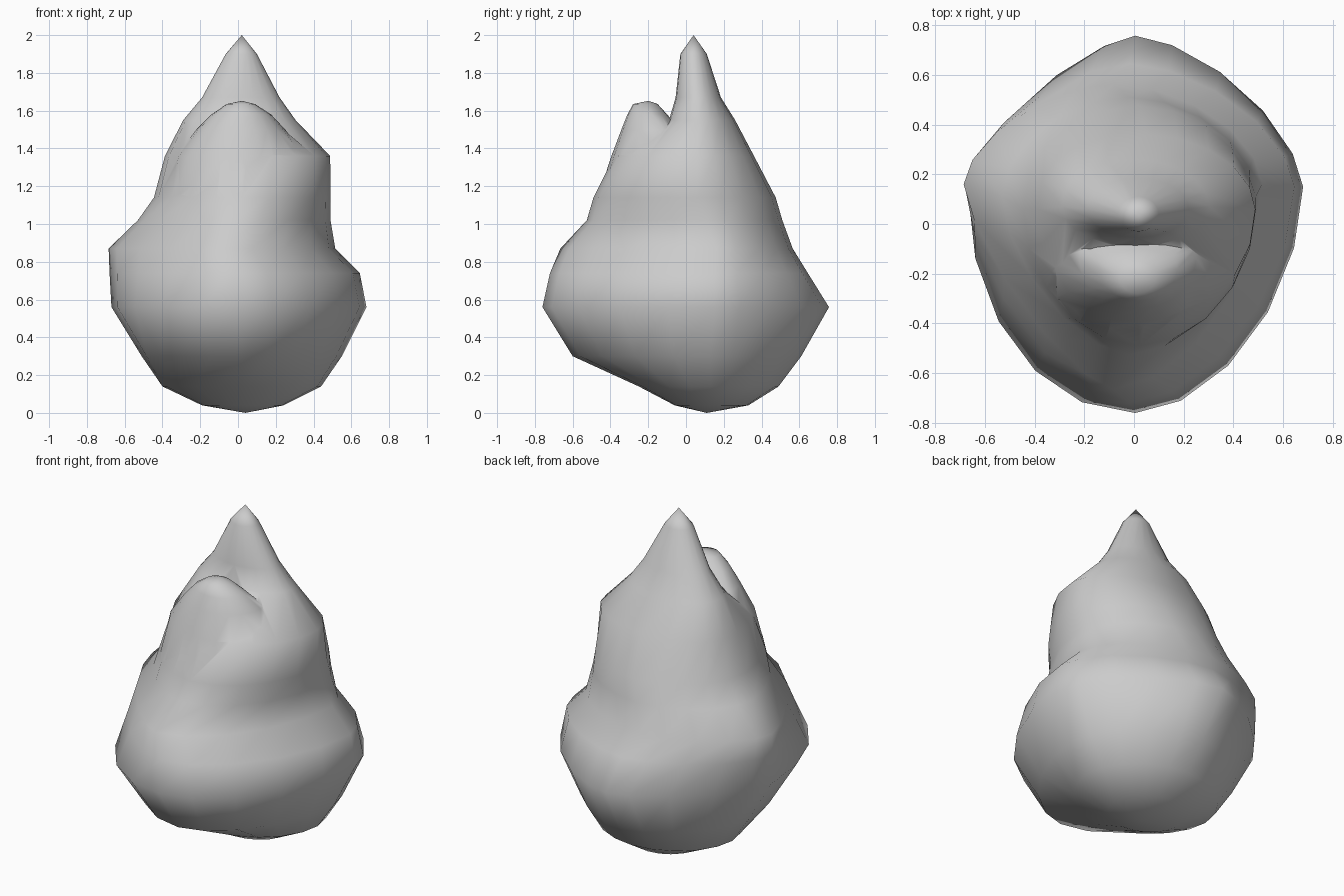
import bpy, bmesh
from math import sin, cos, pi

if "Cube" in bpy.data.objects:
    bpy.data.objects.remove(bpy.data.objects["Cube"])

SIDES = 20


def spow(v, p):
    return (1 if v >= 0 else -1) * abs(v) ** p


def loft(name, rings, bottom, top):
    """Skin rings of (z, left, right, front, back, centre y, roundness) between two tips.
    Roundness is one value per corner: front left, front right, back right, back left."""
    bm = bmesh.new()
    loops = []
    for z, x0, x1, y0, y1, cy, *corners in rings:
        fl, fr, br, bl = corners if len(corners) == 4 else corners * 4
        cx, rx = (x0 + x1) / 2, (x1 - x0) / 2
        loop = []
        for i in range(SIDES):
            a = 2 * pi * i / SIDES - pi / 2
            c, s = cos(a), sin(a)
            if s > 0:
                n, ry = (br if c > 0 else bl), y1 - cy
            else:
                n, ry = (fr if c > 0 else fl), cy - y0
            loop.append(bm.verts.new((cx + rx * spow(c, 2 / n), cy + ry * spow(s, 2 / n), z)))
        loops.append(loop)
    low, high = bm.verts.new(bottom), bm.verts.new(top)
    for i in range(SIDES):
        j = (i + 1) % SIDES
        for a, b in zip(loops, loops[1:]):
            bm.faces.new((a[i], a[j], b[j], b[i]))
        bm.faces.new((low, loops[0][j], loops[0][i]))
        bm.faces.new((high, loops[-1][i], loops[-1][j]))
    bmesh.ops.recalc_face_normals(bm, faces=bm.faces)
    mesh = bpy.data.meshes.new(name)
    bm.to_mesh(mesh)
    bm.free()
    obj = bpy.data.objects.new(name, mesh)
    bpy.context.collection.objects.link(obj)
    return obj


# Bulging base rising to the pointed rear peak
body = loft("lumpy_body", [
    (0.04, -0.19, 0.24, -0.06, 0.33, 0.12, 2),
    (0.14, -0.40, 0.44, -0.25, 0.49, 0.13, 1.9),
    (0.30, -0.51, 0.55, -0.60, 0.61, 0.13, 2.0, 1.75, 1.7, 1.75),
    (0.56, -0.67, 0.68, -0.76, 0.757, 0.15, 2.05, 1.8, 1.55, 1.4),
    (0.74, -0.68, 0.645, -0.72, 0.645, 0.15, 1.6, 1.75, 1.65, 1.6),
    (0.87, -0.685, 0.515, -0.665, 0.565, 0.16, 1.35, 1.75, 1.75, 1.65),
    (1.02, -0.53, 0.49, -0.525, 0.51, 0.11, 1.6, 1.85, 1.85, 1.85),
    (1.14, -0.445, 0.49, -0.49, 0.475, 0.06, 1.9, 1.9, 1.9, 2.05),
    (1.36, -0.387, 0.488, -0.38, 0.36, 0.06, 2.0, 2.05, 1.9, 2.4),
    (1.55, -0.29, 0.305, -0.09, 0.26, 0.07, 2.0, 2.0, 1.9, 2.3),
    (1.67, -0.19, 0.22, -0.055, 0.185, 0.06, 2),
    (1.90, -0.065, 0.10, -0.03, 0.11, 0.04, 2),
], (0.04, 0.11, 0), (0.02, 0.04, 2))

# Rounded front lobe, merged into the body
lobe = loft("front_lobe", [
    (1.16, -0.38, 0.42, -0.46, 0.05, -0.08, 2),
    (1.36, -0.33, 0.36, -0.395, 0.03, -0.10, 2),
    (1.50, -0.22, 0.25, -0.342, -0.03, -0.14, 2),
    (1.58, -0.14, 0.175, -0.31, -0.10, -0.18, 2),
    (1.635, -0.06, 0.09, -0.28, -0.15, -0.21, 2),
], (0, -0.15, 1.12), (0.02, -0.2, 1.652))

bpy.context.view_layer.objects.active = body
body.select_set(True)
union = body.modifiers.new("merge_lobe", 'BOOLEAN')
union.operation = 'UNION'
union.solver = 'EXACT'
union.object = lobe
bpy.ops.object.modifier_apply(modifier=union.name)
bpy.data.objects.remove(lobe)
bpy.ops.object.shade_smooth_by_angle(angle=1.1)
